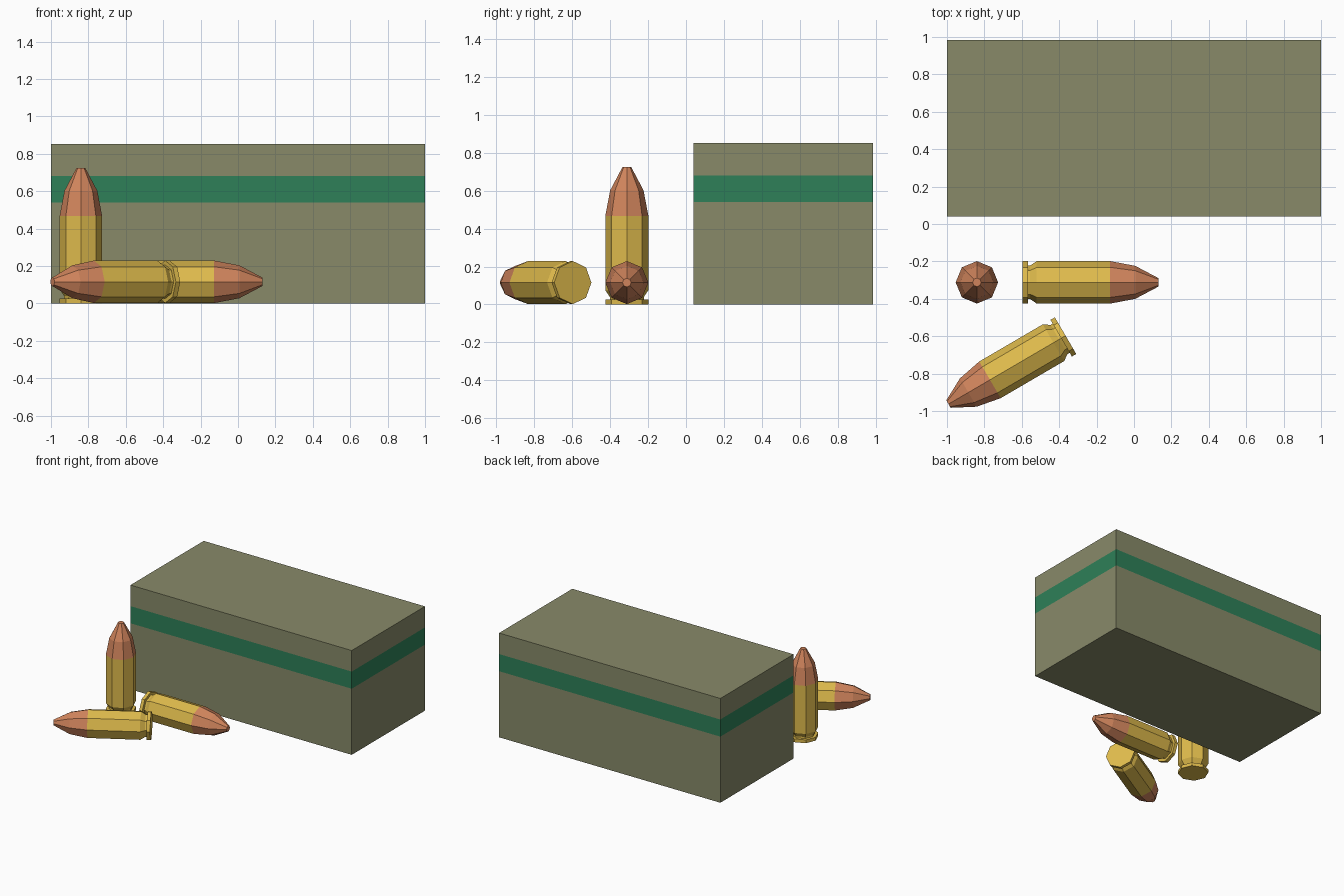
import bpy, bmesh, math
from mathutils import Matrix, Vector

if "Cube" in bpy.data.objects:
    bpy.data.objects.remove(bpy.data.objects["Cube"])


def material(name, rgb):
    """Flat colour given as sRGB 0-255, stored as linear."""
    m = bpy.data.materials.new(name)
    lin = [((c / 255 + 0.055) / 1.055) ** 2.4 for c in rgb]
    m.diffuse_color = (*lin, 1)
    m.use_nodes = True
    m.node_tree.nodes["Principled BSDF"].inputs["Base Color"].default_value = m.diffuse_color
    return m


olive = material("olive card", (136, 138, 105))
green = material("green stripe", (46, 128, 88))
brass = material("brass", (222, 186, 76))
copper = material("copper", (208, 132, 92))


def finish(name, bm, mats):
    bmesh.ops.recalc_face_normals(bm, faces=bm.faces)
    mesh = bpy.data.meshes.new(name)
    bm.to_mesh(mesh)
    bm.free()
    for m in mats:
        mesh.materials.append(m)
    ob = bpy.data.objects.new(name, mesh)
    bpy.context.collection.objects.link(ob)
    return ob


# Ammunition box, cut at two heights so the band between can be coloured
STRIPE = (0.54, 0.68)
bm = bmesh.new()
bmesh.ops.create_cube(bm, size=1, matrix=Matrix.Translation((0, 0.5125, 0.426))
                      @ Matrix.Diagonal((2, 0.945, 0.852, 1)))
for z in STRIPE:
    bmesh.ops.bisect_plane(bm, geom=bm.verts[:] + bm.edges[:] + bm.faces[:],
                           plane_co=(0, 0, z), plane_no=(0, 0, 1))
for f in bm.faces:
    z = f.calc_center_median().z
    f.material_index = int(STRIPE[0] < z < STRIPE[1])
finish("carton", bm, [olive, green])

# Cartridge: (radius, height) profile, rim, groove, case and pointed tip
R, SIDES, CASE_TOP = 0.1135, 8, 0.468
PROFILE = [(R, 0), (R, 0.027), (0.09, 0.027), (0.09, 0.04), (R, 0.075),
           (R, CASE_TOP), (0.088, 0.602), (0.023, 0.725)]


def cartridge(name, base, direction):
    bm = bmesh.new()
    rings = [[bm.verts.new((r * math.cos(a), r * math.sin(a), z))
              for a in (i * math.tau / SIDES for i in range(SIDES))]
             for r, z in PROFILE]
    for lo, hi in zip(rings, rings[1:]):
        for i in range(SIDES):
            j = (i + 1) % SIDES
            bm.faces.new((lo[i], lo[j], hi[j], hi[i]))
    bm.faces.new(rings[0])
    bm.faces.new(rings[-1])
    for f in bm.faces:
        f.material_index = int(f.calc_center_median().z > CASE_TOP)
    ob = finish(name, bm, [brass, copper])
    turn = Vector(direction).to_track_quat('Z', 'Y').to_matrix().to_4x4()
    ob.matrix_world = Matrix.Translation(base) @ turn


a = math.radians(210.3)
cartridge("standing_cartridge", (-0.84, -0.312, 0), (0, 0, 1))
cartridge("lying_cartridge", (-0.595, -0.312, R + 0.002), (1, 0, 0))
cartridge("angled_cartridge", (-0.366, -0.597, R + 0.002), (math.cos(a), math.sin(a), 0))
